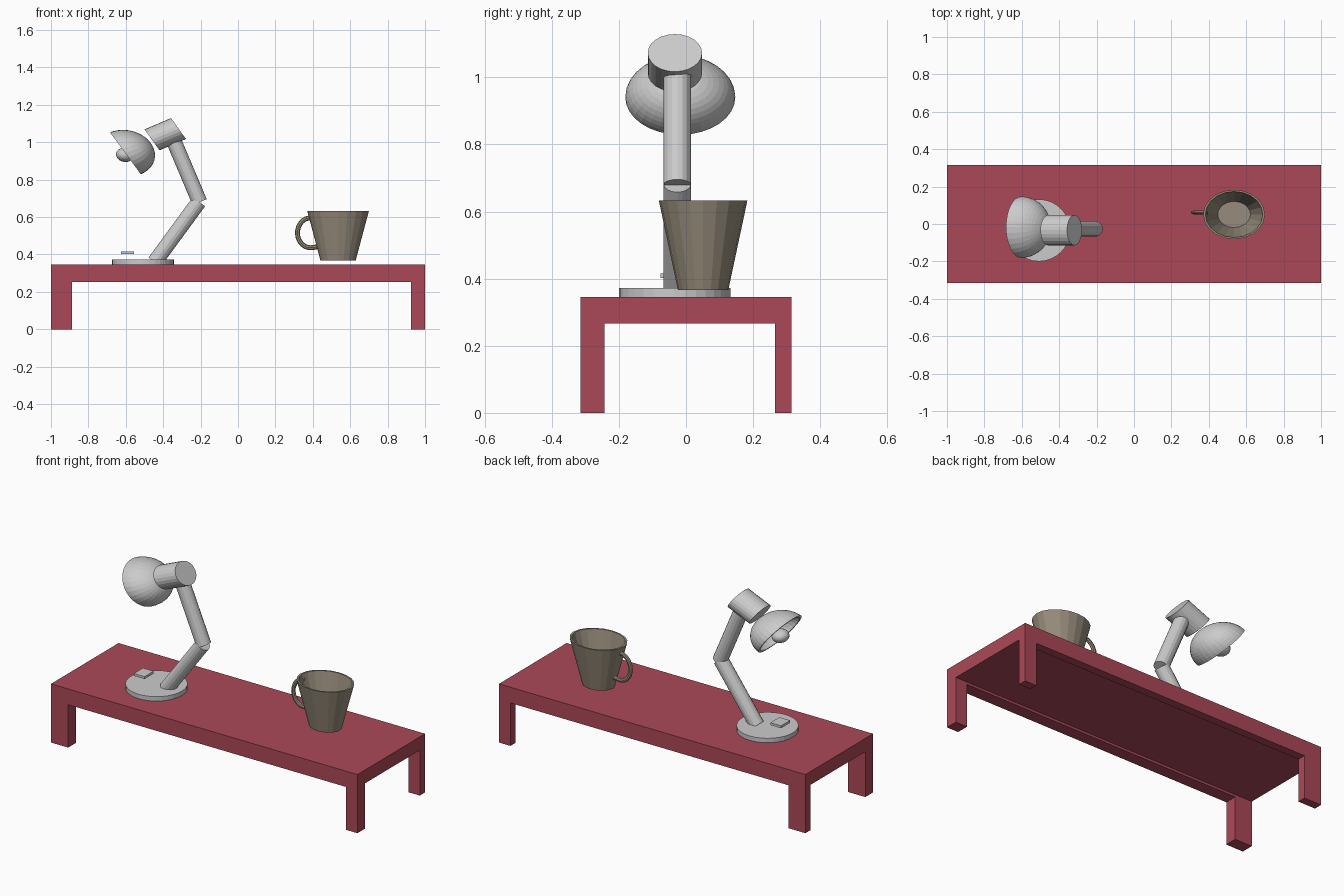
import bpy, bmesh
from math import sin, cos, pi, radians
from mathutils import Matrix, Vector
from itertools import product

if "Cube" in bpy.data.objects:
    bpy.data.objects.remove(bpy.data.objects["Cube"])


def material(name, col):
    m = bpy.data.materials.new(name)
    m.diffuse_color = (*col, 1)
    m.use_nodes = True
    m.node_tree.nodes["Principled BSDF"].inputs["Base Color"].default_value = m.diffuse_color
    return m


def finish(bm, name, mat=None):
    bmesh.ops.recalc_face_normals(bm, faces=bm.faces)
    me = bpy.data.meshes.new(name)
    bm.to_mesh(me)
    bm.free()
    ob = bpy.data.objects.new(name, me)
    bpy.context.collection.objects.link(ob)
    if mat:
        me.materials.append(mat)
    return ob


def frame(c, u, v, w):
    """Affine frame: local x, y, z mapped to u, v, w around c."""
    return Matrix((u, v, w)).transposed().to_4x4() if c is None else \
        Matrix.Translation(c) @ Matrix((u, v, w)).transposed().to_4x4()


def lathe(name, profile, mtx, n, mat=None, closed=False):
    """Revolve (radius, height) points around local z, then apply mtx."""
    bm = bmesh.new()
    rings = []
    for r, z in profile:
        if r < 1e-6:
            rings.append([bm.verts.new(mtx @ Vector((0, 0, z)))] * n)
        else:
            rings.append([bm.verts.new(mtx @ Vector((r * cos(2 * pi * i / n), r * sin(2 * pi * i / n), z)))
                          for i in range(n)])
    for a, b in zip(rings, rings[1:] + rings[:1] if closed else rings[1:]):
        for i in range(n):
            j = (i + 1) % n
            bm.faces.new(dict.fromkeys((a[i], a[j], b[j], b[i])))
    for ring in (rings[0], rings[-1]):
        if not closed and len(set(ring)) > 1:
            bm.faces.new(ring)
    return finish(bm, name, mat)


def rod(name, a, b, r, n):
    """Round cylinder from a to b, both in the plane of the lamp."""
    a, b = Vector(a), Vector(b)
    d = (b - a).normalized()
    y = Vector((0, 1, 0))
    return lathe(name, [(r, 0), (r, (b - a).length)], frame(a, y, d.cross(y), d), n)


red = material("table_red", (0.41, 0.066, 0.095))
clay = material("mug_clay", (0.31, 0.265, 0.2))

# table: solid cells of a 3D grid, only the outer faces kept
xs = [-1, -0.888, 0.925, 1]
ys = [-0.315, -0.243, 0.266, 0.315]
zs = [0, 0.253, 0.267, 0.346]


def solid(i, j, k):
    if not all(0 <= t < 3 for t in (i, j, k)):
        return False
    return k == 2 or (k == 1 and j != 1) or (i != 1 and j != 1)


bm = bmesh.new()
for cell in product(range(3), repeat=3):
    if not solid(*cell):
        continue
    for ax, side in product(range(3), (0, 1)):
        near = list(cell)
        near[ax] += 1 if side else -1
        if solid(*near):
            continue
        quad = []
        for p, q in ((0, 0), (1, 0), (1, 1), (0, 1)):
            c = list(cell)
            c[ax] += side
            c[(ax + 1) % 3] += p
            c[(ax + 2) % 3] += q
            quad.append(bm.verts.new((xs[c[0]], ys[c[1]], zs[c[2]])))
        bm.faces.new(quad)
bmesh.ops.remove_doubles(bm, verts=bm.verts, dist=1e-5)
finish(bm, "table", red)

# lamp base and switch
lathe("lamp_base", [(0.166, 0.346), (0.166, 0.372)], Matrix.Translation((-0.508, -0.034, 0)), 32)
bm = bmesh.new()
bmesh.ops.create_cube(bm, size=1, matrix=Matrix.Translation((-0.591, -0.034, 0.409))
                      @ Matrix.Diagonal((0.07, 0.085, 0.014, 1)))
finish(bm, "lamp_switch")

# lamp arms
rod("lower_arm", (-0.445, -0.026, 0.36), (-0.209, -0.026, 0.682), 0.041, 16)
rod("upper_arm", (-0.205, -0.026, 0.68), (-0.342, -0.026, 1.004), 0.041, 16)

# lamp head: slightly skewed socket, hollow dome and bulb
lathe("lamp_socket", [(1, -1), (1, 1)],
      frame((-0.389, -0.033, 1.043), (0, 0.081, 0), (0.04, 0, -0.056), (0.071, 0, 0.03)), 24)
head = (0, 0.164, 0), (0.0825, 0, -0.112), (0.135, 0, 0.056)
arc = [radians(90 * i / 12) for i in range(13)]
dome = [(cos(a), sin(a)) for a in arc]
dome += [(0.91 * cos(a), 0.91 * sin(a)) for a in reversed(arc)]
dome = [(r if r > 1e-6 else 0, z) for r, z in dome]
outer, inner = dome[:13], dome[13:]
lathe("lamp_shade", inner + outer, frame((-0.602, -0.017, 0.941), *head), 32)
ball = [(max(sin(pi * i / 12), 0) if 0 < i < 12 else 0, -cos(pi * i / 12)) for i in range(13)]
lathe("lamp_bulb", [(0.3 * r, 0.3 * z) for r, z in ball], frame((-0.605, -0.017, 0.932), *head), 24)

# mug: oval tapered cup with inner wall
cup = [(0, 0.367), (0.57, 0.367), (1, 0.633), (0.93, 0.633), (0.53, 0.385), (0, 0.385)]
lathe("mug_body", cup, Matrix.Translation((0.535, 0.051, 0)) @ Matrix.Diagonal((0.165, 0.132, 1, 1)), 20, clay)

# mug handle: round tube along an arc that ends in the wall
path = [Vector((0.388 + 0.07 * cos(a), 0.062, 0.516 + 0.08 * sin(a)))
        for a in (radians(85 + 195 * i / 16) for i in range(17))]
path.append(Vector((0.428, 0.062, 0.442)))
bm = bmesh.new()
rings = []
for i, p in enumerate(path):
    t = (path[min(i + 1, 17)] - path[max(i - 1, 0)]).normalized()
    s = t.cross(Vector((0, 1, 0)))
    rings.append([bm.verts.new(p + 0.013 * cos(pi * k / 4) * s + Vector((0, 0.01 * sin(pi * k / 4), 0)))
                  for k in range(8)])
for a, b in zip(rings, rings[1:]):
    for k in range(8):
        bm.faces.new((a[k], a[k - 1], b[k - 1], b[k]))
bm.faces.new(rings[0])
bm.faces.new(rings[-1])
finish(bm, "mug_handle", clay)
